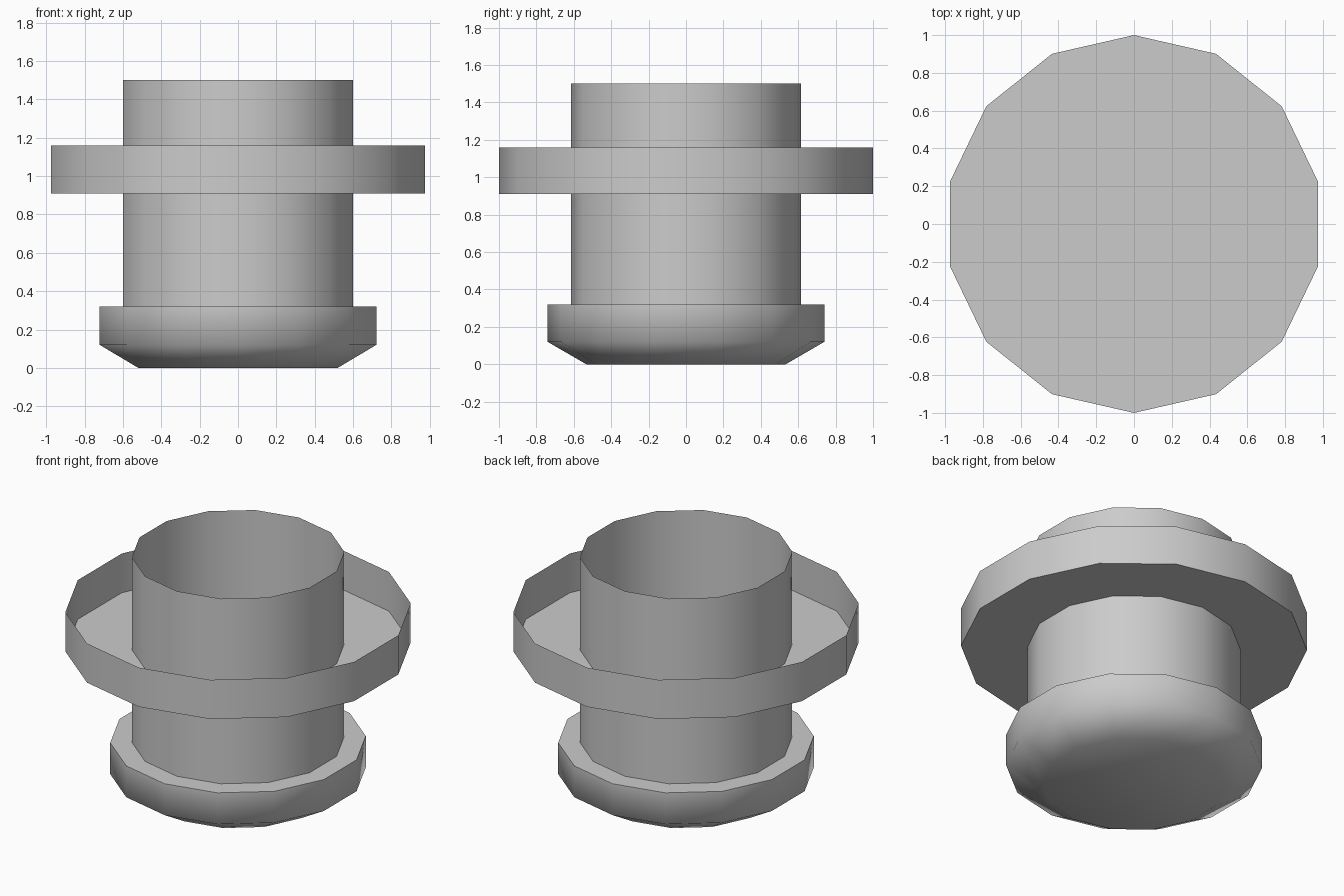
import bpy, bmesh, math

if "Cube" in bpy.data.objects:
    bpy.data.objects.remove(bpy.data.objects["Cube"])

SIDES = 14


def lathe(name, profile, cap_bottom=False, cap_top=False):
    """Sweep (radius, z) points into a 14-sided shell with a corner on +y."""
    bm = bmesh.new()
    rings = []
    for r, z in profile:
        angles = [math.pi / 2 + 2 * math.pi * i / SIDES for i in range(SIDES)]
        rings.append([bm.verts.new((r * math.cos(a), r * math.sin(a), z)) for a in angles])
    for low, high in zip(rings, rings[1:]):
        for i in range(SIDES):
            j = (i + 1) % SIDES
            bm.faces.new((low[i], low[j], high[j], high[i]))
    if cap_bottom:
        bm.faces.new(rings[0][::-1])
    if cap_top:
        bm.faces.new(rings[-1])
    mesh = bpy.data.meshes.new(name)
    bm.to_mesh(mesh)
    bm.free()
    obj = bpy.data.objects.new(name, mesh)
    bpy.context.collection.objects.link(obj)
    # Smooth around the sides and the rounded underside, sharp at the rims
    bpy.ops.object.select_all(action='DESELECT')
    obj.select_set(True)
    bpy.context.view_layer.objects.active = obj
    bpy.ops.object.shade_smooth_by_angle(angle=math.radians(65))
    return obj


# Chamfered foot with a flat lid
lathe("base", [(0.533, 0.0), (0.74, 0.12), (0.74, 0.32)], cap_bottom=True, cap_top=True)

# Open-topped thin tube
lathe("tube", [(0.615, 0.32), (0.615, 1.5)])

# Shallow tray around the tube, open at the top
lathe("collar_tray", [(1.0, 0.91), (1.0, 1.16)], cap_bottom=True)
